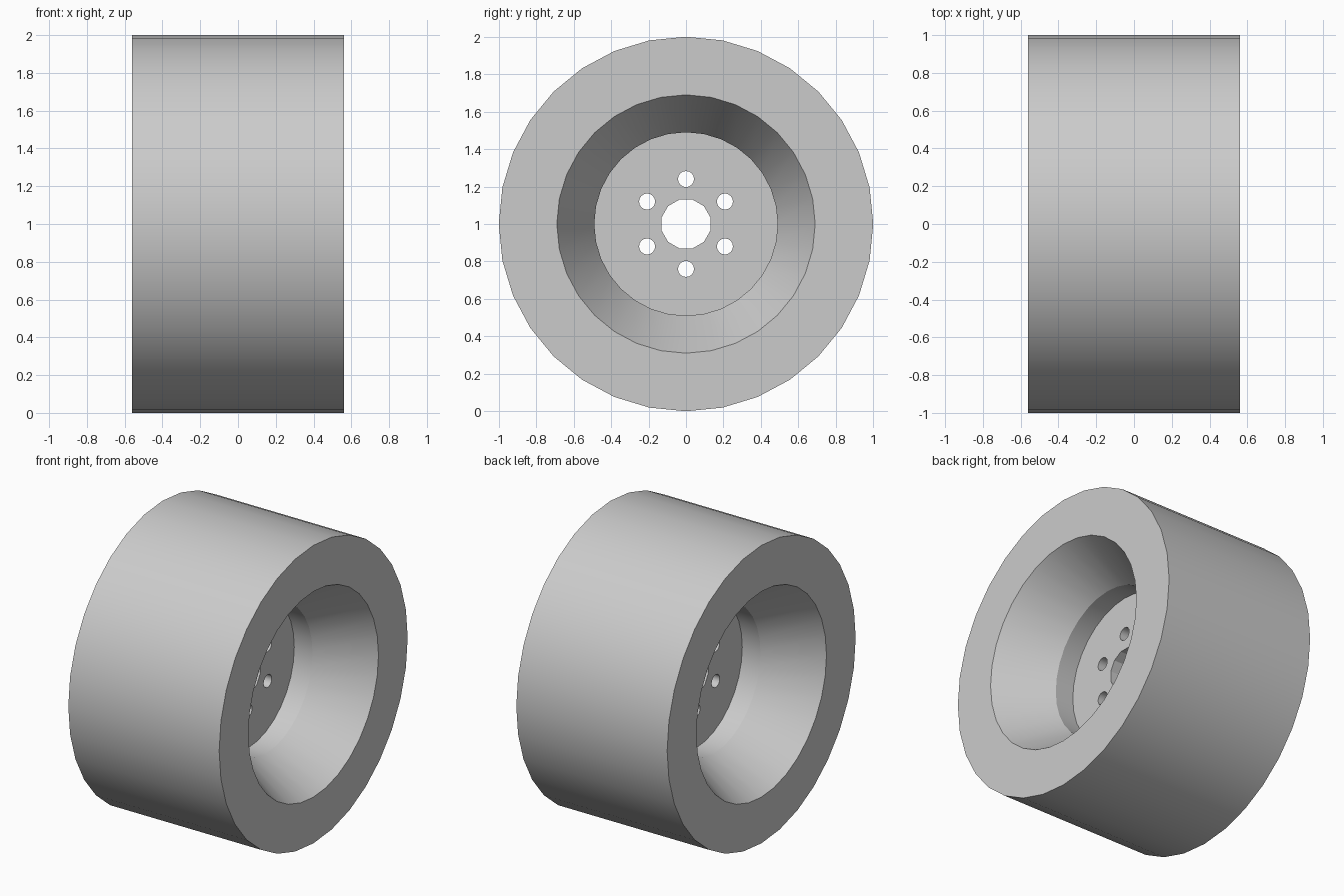
import bpy, bmesh, math
from mathutils import Vector, Matrix

if "Cube" in bpy.data.objects:
    bpy.data.objects.remove(bpy.data.objects["Cube"])

AXLE = Vector((0, 0, 1))
SEGMENTS = 32
HALF_WIDTH = 0.56
DISC_HALF = 0.075

grey = bpy.data.materials.new("plain grey")
grey.use_nodes = True
colour = (0.6, 0.6, 0.6, 1)
grey.diffuse_color = colour
grey.node_tree.nodes["Principled BSDF"].inputs["Base Color"].default_value = colour


def finish(bm, name):
    """Turn a bmesh into a smooth shaded object with sharp edges."""
    bmesh.ops.remove_doubles(bm, verts=bm.verts, dist=0.0005)
    bmesh.ops.recalc_face_normals(bm, faces=bm.faces)
    mesh = bpy.data.meshes.new(name)
    bm.to_mesh(mesh)
    bm.free()
    obj = bpy.data.objects.new(name, mesh)
    bpy.context.collection.objects.link(obj)
    mesh.materials.append(grey)
    bpy.ops.object.select_all(action='DESELECT')
    obj.select_set(True)
    bpy.context.view_layer.objects.active = obj
    bpy.ops.object.shade_smooth_by_angle(angle=math.radians(25))
    return obj


def circle(radius, sides, centre=(0, 0), turn=0.0):
    """Points of a polygon in the plane of the wheel."""
    return [(centre[0] + radius * math.cos(turn + math.tau * i / sides),
             centre[1] + radius * math.sin(turn + math.tau * i / sides))
            for i in range(sides)]


# Wheel body: wide tread, flat sidewalls, conical dishes and a short bore
half = [(HALF_WIDTH, 1.0), (HALF_WIDTH, 0.69), (0.21, 0.49), (DISC_HALF, 0.49)]
profile = half + [(-x, r) for x, r in reversed(half)]
bm = bmesh.new()
verts = [bm.verts.new((x, 0, 1 + r)) for x, r in profile]
edges = [bm.edges.new((v, verts[i - 1])) for i, v in enumerate(verts)]
bmesh.ops.spin(bm, geom=verts + edges, cent=AXLE, axis=(1, 0, 0),
               angle=math.tau, steps=SEGMENTS, use_merge=True)
# The disc takes the place of the middle of the bore
hidden = [f for f in bm.faces
          if all(abs(v.co.x) < DISC_HALF + 0.001 for v in f.verts)]
bmesh.ops.delete(bm, geom=hidden, context='FACES')
finish(bm, "wheel_body")

# Hub disc: central axle hole and six bolt holes, straight through
outlines = [circle(0.49, SEGMENTS), circle(0.135, 12, turn=math.radians(15))]
for k in range(6):
    a = math.radians(30 + 60 * k)
    outlines.append(circle(0.043, 16, (0.24 * math.cos(a), 0.24 * math.sin(a))))
bm = bmesh.new()
rim_edges = []
for points in outlines:
    ring = [bm.verts.new((0, y, 1 + z)) for y, z in points]
    rim_edges += [bm.edges.new((v, ring[i - 1])) for i, v in enumerate(ring)]
bmesh.ops.triangle_fill(bm, edges=rim_edges, use_beauty=True, normal=(1, 0, 0))
# Thicken the flat plate into a disc, keeping both faces
bmesh.ops.translate(bm, verts=bm.verts, vec=(-DISC_HALF, 0, 0))
grown = bmesh.ops.extrude_face_region(bm, geom=bm.faces[:], use_keep_orig=True)
moved = [g for g in grown["geom"] if isinstance(g, bmesh.types.BMVert)]
bmesh.ops.translate(bm, verts=moved, vec=(2 * DISC_HALF, 0, 0))
# The outer wall is buried against the wheel body
wall = [f for f in bm.faces if abs(f.normal.x) < 0.5
        and (f.calc_center_median() - AXLE).length > 0.45]
bmesh.ops.delete(bm, geom=wall, context='FACES_ONLY')
finish(bm, "hub_disc")
